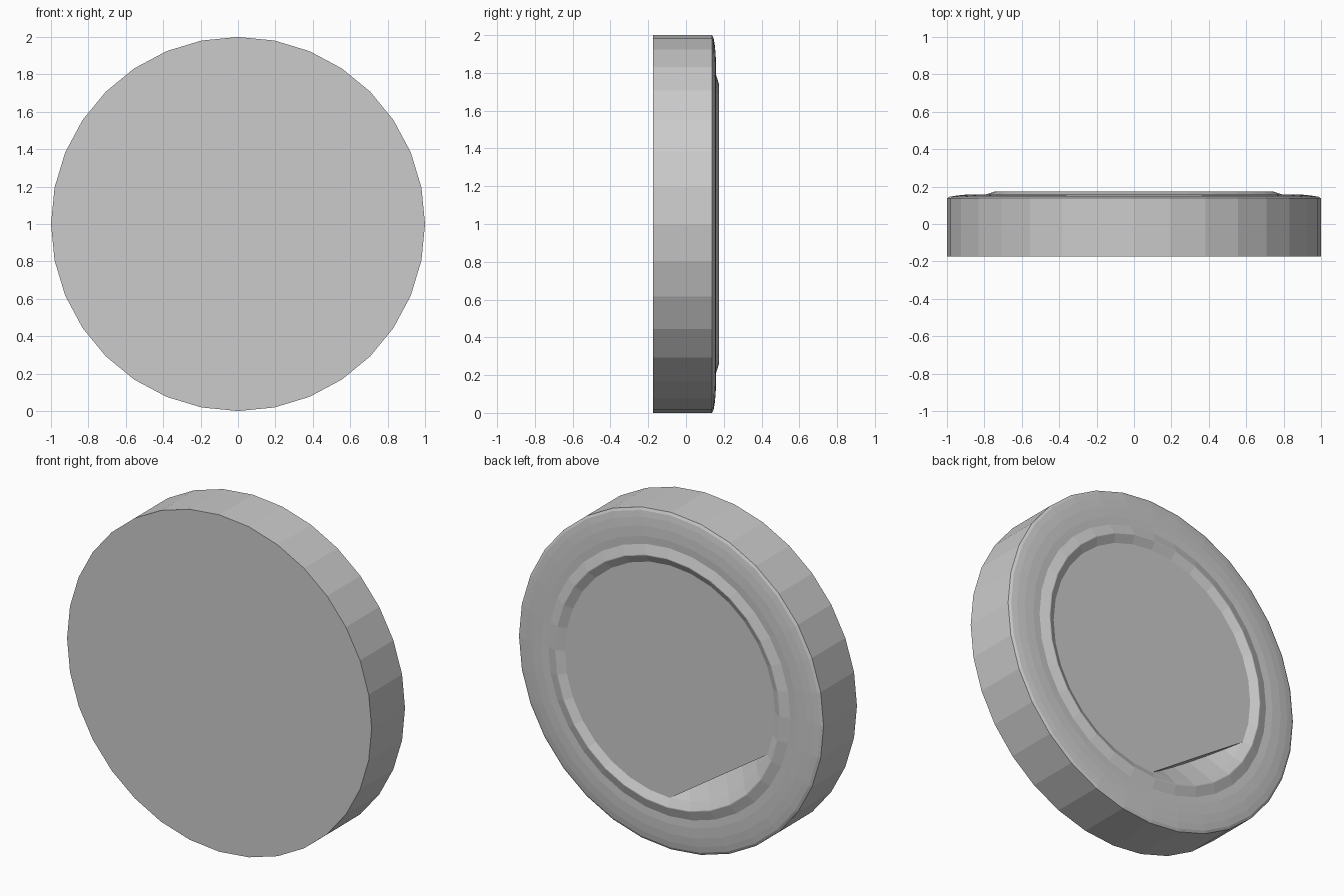
import bpy, bmesh, math
from mathutils import Vector

if "Cube" in bpy.data.objects:
    bpy.data.objects.remove(bpy.data.objects["Cube"])

SIDES = 32
# (radius, y) from the flat front, over the rounded rim and raised ring, to the dish edge
PROFILE = [(1.0, -0.175), (1.0, 0.138), (0.985, 0.146), (0.95, 0.152), (0.90, 0.157),
           (0.84, 0.159), (0.795, 0.157), (0.74, 0.175), (0.735, 0.175), (0.69, 0.15)]
# the dish floor stops at a straight chord between these two ring positions
CHORD_START, CHORD_END = 18, 24
POCKET_SLOPE = 0.6

bm = bmesh.new()


def ring(radius, y):
    return [bm.verts.new((radius * math.cos(2 * math.pi * i / SIDES), y,
                          1 + radius * math.sin(2 * math.pi * i / SIDES)))
            for i in range(SIDES)]


# disc body: lathed profile around the y axis
rings = [ring(r, y) for r, y in PROFILE]
for a, b in zip(rings, rings[1:]):
    for i in range(SIDES):
        j = (i + 1) % SIDES
        bm.faces.new((a[i], a[j], b[j], b[i]))
bm.faces.new(rings[0])

# dish floor, cut off along the chord
edge = rings[-1]
bm.faces.new(edge[CHORD_END:] + edge[:CHORD_START + 1])

# sloping pocket between the chord and the ring
arc = edge[CHORD_START:CHORD_END + 1]
p, q = arc[0].co, arc[-1].co
along = (q - p).normalized()
deep = [arc[0]]
for v in arc[1:-1]:
    foot = p + along * (v.co - p).dot(along)
    drop = (v.co - foot).length * POCKET_SLOPE
    deep.append(bm.verts.new(foot - Vector((0, drop, 0))))
deep.append(arc[-1])
for i in range(len(arc) - 1):
    corners = list(dict.fromkeys((arc[i], arc[i + 1], deep[i + 1], deep[i])))
    bm.faces.new(corners)
bm.faces.new(deep)

bmesh.ops.recalc_face_normals(bm, faces=bm.faces[:])
mesh = bpy.data.meshes.new("round_disc")
bm.to_mesh(mesh)
bm.free()
disc = bpy.data.objects.new("round_disc", mesh)
bpy.context.collection.objects.link(disc)
